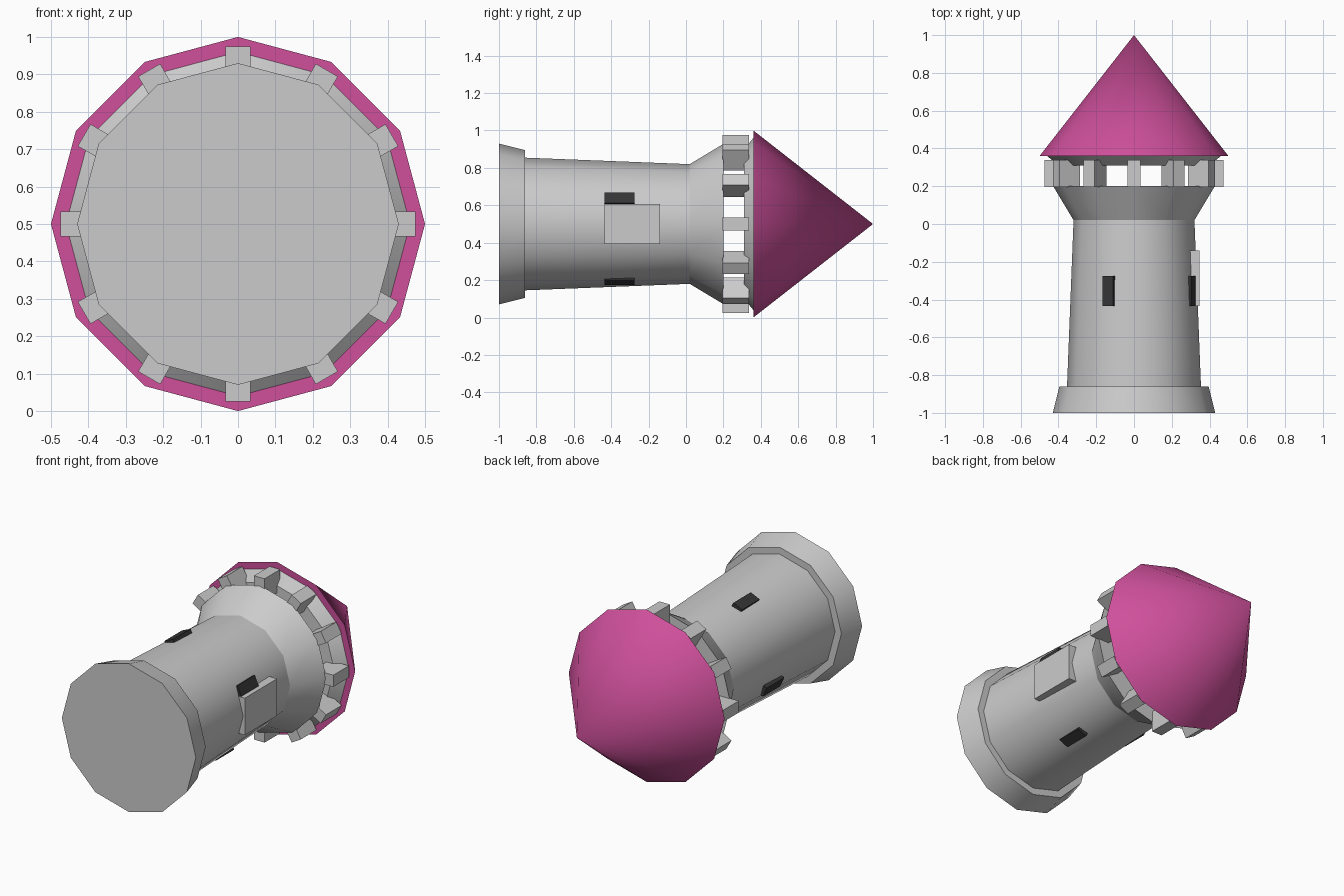
import bpy, bmesh, math
from mathutils import Matrix, Vector

if "Cube" in bpy.data.objects:
    bpy.data.objects.remove(bpy.data.objects["Cube"])

AXIS_Z = 0.5  # tower lies along y at this height


def finish(bm, name, color=None):
    bmesh.ops.recalc_face_normals(bm, faces=bm.faces)
    me = bpy.data.meshes.new(name)
    bm.to_mesh(me)
    bm.free()
    ob = bpy.data.objects.new(name, me)
    bpy.context.collection.objects.link(ob)
    if color:
        mat = bpy.data.materials.new(name)
        mat.diffuse_color = color
        mat.use_nodes = True
        mat.node_tree.nodes["Principled BSDF"].inputs["Base Color"].default_value = mat.diffuse_color
        me.materials.append(mat)
    return ob


def lathe(name, profile, color=None, smooth=True, n=12, closed=False):
    """Revolve (y, radius) points round the tower axis; radius 0 makes a tip."""
    bm = bmesh.new()
    rings = []
    for y, r in profile:
        if r == 0:
            rings.append([bm.verts.new((0, y, AXIS_Z))] * n)
        else:
            rings.append([bm.verts.new((r * math.cos(math.tau * i / n), y,
                                        AXIS_Z + r * math.sin(math.tau * i / n))) for i in range(n)])
    pairs = list(zip(rings, rings[1:])) + ([(rings[-1], rings[0])] if closed else [])
    for a, b in pairs:
        for i in range(n):
            j = (i + 1) % n
            bm.faces.new(list(dict.fromkeys((a[i], a[j], b[j], b[i]))))
    if not closed:
        for ring in (rings[0], rings[-1]):
            if ring[0] is not ring[1]:
                bm.faces.new(ring)
    ob = finish(bm, name, color)
    if smooth:
        bpy.context.view_layer.objects.active = ob
        ob.select_set(True)
        bpy.ops.object.shade_smooth_by_angle(angle=math.radians(31))
        ob.select_set(False)
    return ob


def radial_box(name, angle, r0, r1, y0, y1, width, color=None):
    """Box spanning r0..r1 outward at an angle (degrees) round the axis."""
    bm = bmesh.new()
    m = (Matrix.Translation((0, 0, AXIS_Z)) @ Matrix.Rotation(-math.radians(angle), 4, 'Y')
         @ Matrix.Translation(((r0 + r1) / 2, (y0 + y1) / 2, 0))
         @ Matrix.Diagonal((r1 - r0, y1 - y0, width, 1)))
    bmesh.ops.create_cube(bm, size=1, matrix=m)
    return finish(bm, name, color)


# Stone shaft: footing, tapered wall, flared gallery
lathe("footing", [(-1, 0.43), (-0.86, 0.395)])
lathe("shaft", [(-0.87, 0.355), (0.02, 0.32), (0.2, 0.428)])

# Gallery posts and the ring they carry
for k in range(12):
    radial_box(f"gallery_post_{k}", 30 * k, 0.35, 0.475, 0.195, 0.338, 0.068)
lathe("roof_ring", [(0.31, 0.40), (0.36, 0.46)])

# Conical roof
lathe("roof", [(0.36, 0.5), (1, 0)], (0.62, 0.08, 0.33, 1))

# Windows and door
for k in range(4):
    radial_box(f"window_{k}", 24 + 90 * k, 0.28, 0.343, -0.435, -0.275, 0.062, (0.035, 0.035, 0.035, 1))
radial_box("door", 0, 0.28, 0.348, -0.435, -0.14, 0.215)
